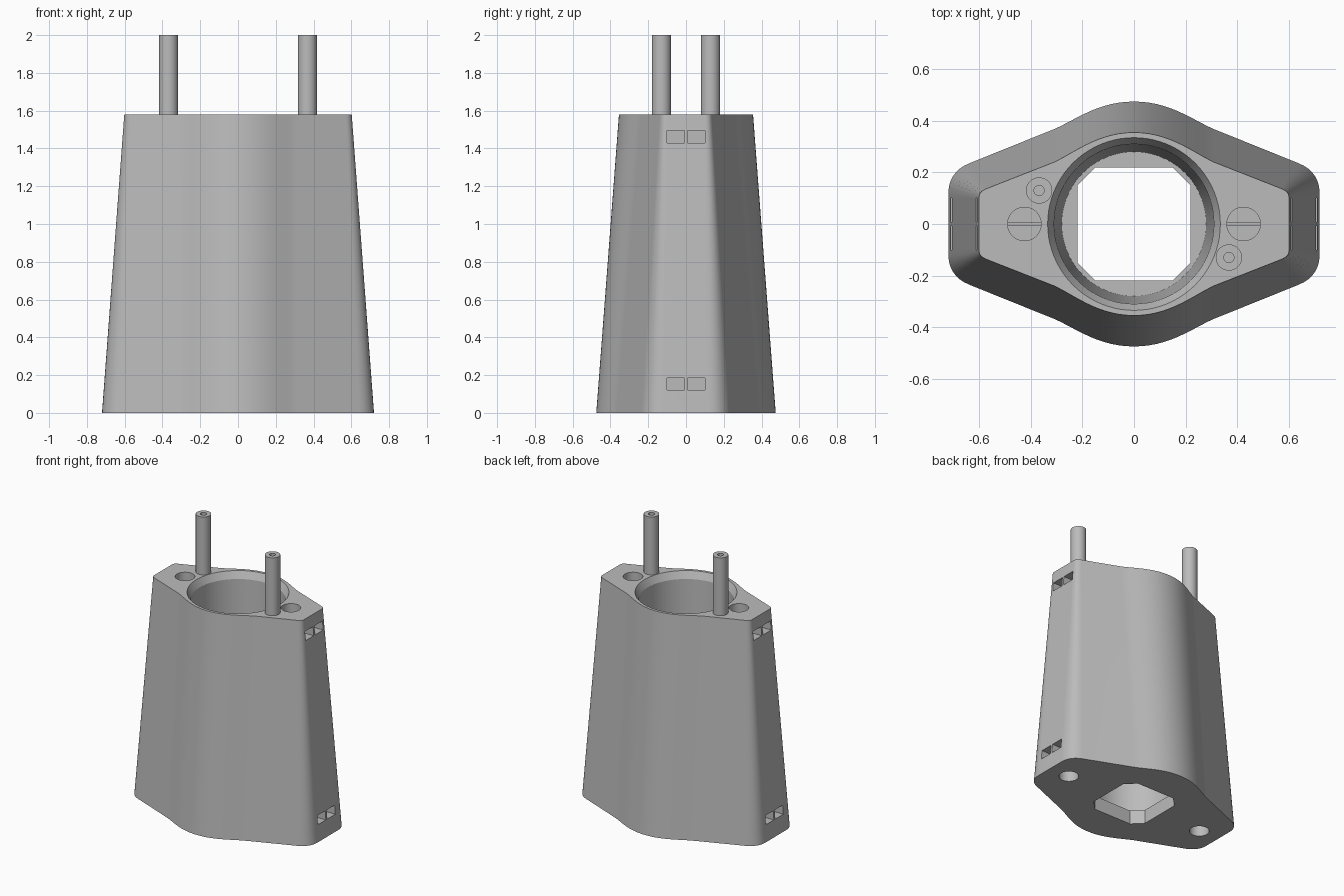
import bpy, bmesh, math
from mathutils import Vector
from mathutils.geometry import interpolate_bezier

if "Cube" in bpy.data.objects:
    bpy.data.objects.remove(bpy.data.objects["Cube"], do_unlink=True)

grey = bpy.data.materials.new("plain grey")
grey.use_nodes = True
grey.diffuse_color = (0.5, 0.5, 0.5, 1)
grey.node_tree.nodes["Principled BSDF"].inputs["Base Color"].default_value = (0.5, 0.5, 0.5, 1)

BODY_TOP = 1.58


def loft(name, rings):
    """Closed solid through a stack of rings with equal point counts."""
    bm = bmesh.new()
    loops = [[bm.verts.new(p) for p in ring] for ring in rings]
    n = len(loops[0])
    for low, high in zip(loops, loops[1:]):
        for i in range(n):
            j = (i + 1) % n
            bm.faces.new((low[i], low[j], high[j], high[i]))
    bm.faces.new(loops[0][::-1])
    bm.faces.new(loops[-1])
    bmesh.ops.recalc_face_normals(bm, faces=bm.faces)
    mesh = bpy.data.meshes.new(name)
    bm.to_mesh(mesh)
    bm.free()
    mesh.materials.append(grey)
    obj = bpy.data.objects.new(name, mesh)
    bpy.context.collection.objects.link(obj)
    return obj


def circle(r, z, x=0, y=0, n=48):
    return [(x + r * math.cos(math.tau * i / n), y + r * math.sin(math.tau * i / n), z)
            for i in range(n)]


def lathe(name, profile, x=0, y=0, n=48):
    return loft(name, [circle(r, z, x, y, n) for r, z in profile])


def box(name, x, y, z):
    return loft(name, [[(x[0], y[0], h), (x[1], y[0], h), (x[1], y[1], h), (x[0], y[1], h)]
                       for h in z])


def outline(bulge, corner, z):
    """Mirror a quarter outline (side bulge, then end corner) into a full ring."""
    quarter = []
    for pts, steps in ((bulge, 14), (corner, 8)):
        a, ha, hb, b = [Vector((*p, 0)) for p in pts]
        quarter += [(p.x, p.y) for p in interpolate_bezier(a, ha, hb, b, steps)]
    right = quarter + [(x, -y) for x, y in quarter[::-1]]
    left = [(-x, y) for x, y in right[::-1]][1:-1]
    return [(x, y, z) for x, y in right + left]


def activate(obj):
    bpy.ops.object.select_all(action='DESELECT')
    obj.select_set(True)
    bpy.context.view_layer.objects.active = obj


def cut(target, cutter):
    cutter.hide_render = True
    mod = target.modifiers.new("cut", 'BOOLEAN')
    mod.operation, mod.solver, mod.object = 'DIFFERENCE', 'EXACT', cutter
    activate(target)
    bpy.ops.object.modifier_apply(modifier=mod.name)
    bpy.data.objects.remove(cutter, do_unlink=True)


def smooth(obj):
    activate(obj)
    bpy.ops.object.shade_smooth_by_angle(angle=math.radians(25))


# Tapered body
body = loft("tapered_body", [
    outline([(0, .475), (.14, .475), (.23, .402), (.31, .368)],
            [(.64, .235), (.69, .215), (.72, .175), (.72, .12)], 0),
    outline([(0, .355), (.14, .355), (.23, .277), (.31, .24)],
            [(.57, .138), (.59, .13), (.602, .12), (.602, .1)], BODY_TOP)])

# Central bore with chamfered rim, and chamfered square opening in the floor
cut(body, lathe("bore_cutter", [(.28, .1), (.31, 1.53), (.335, BODY_TOP), (.335, 1.7)], n=80))
a, b = .22, .15
square = [(a, -b), (a, b), (b, a), (-b, a), (-a, b), (-a, -b), (-b, -a), (b, -a)]
cut(body, loft("floor_cutter", [[(x, y, z) for x, y in square] for z in (-.1, .2)]))

# Twin end pockets, each opened by a round hole from the top or the bottom
for side in (-1, 1):
    for x_in, hole_x, z0, z1, h0, h1 in ((.35, .425, 1.43, 1.495, 1.45, 1.7),
                                         (.48, .56, .12, .185, -.1, .15)):
        for y in ((-.1, -.008), (.008, .1)):
            cut(body, box("pocket_cutter", sorted((side * x_in, side * .8)), y, (z0, z1)))
        # hole stops at the near face of the divider between the pockets
        ends = (z1, h1) if h1 > BODY_TOP else (h0, z0)
        cut(body, lathe("hole_cutter", [(.065, ends[0]), (.065, ends[1])], side * hole_x))
smooth(body)

# Hollow-tipped pins
for name, s in (("left_pin", 1), ("right_pin", -1)):
    x, y = s * .368, s * -.13
    pin = lathe(name, [(.051, BODY_TOP - .01), (.051, 2)], x, y, 32)
    cut(pin, lathe("pin_hole_cutter", [(.02, 1.7), (.02, 2.1)], x, y, 24))
    smooth(pin)
